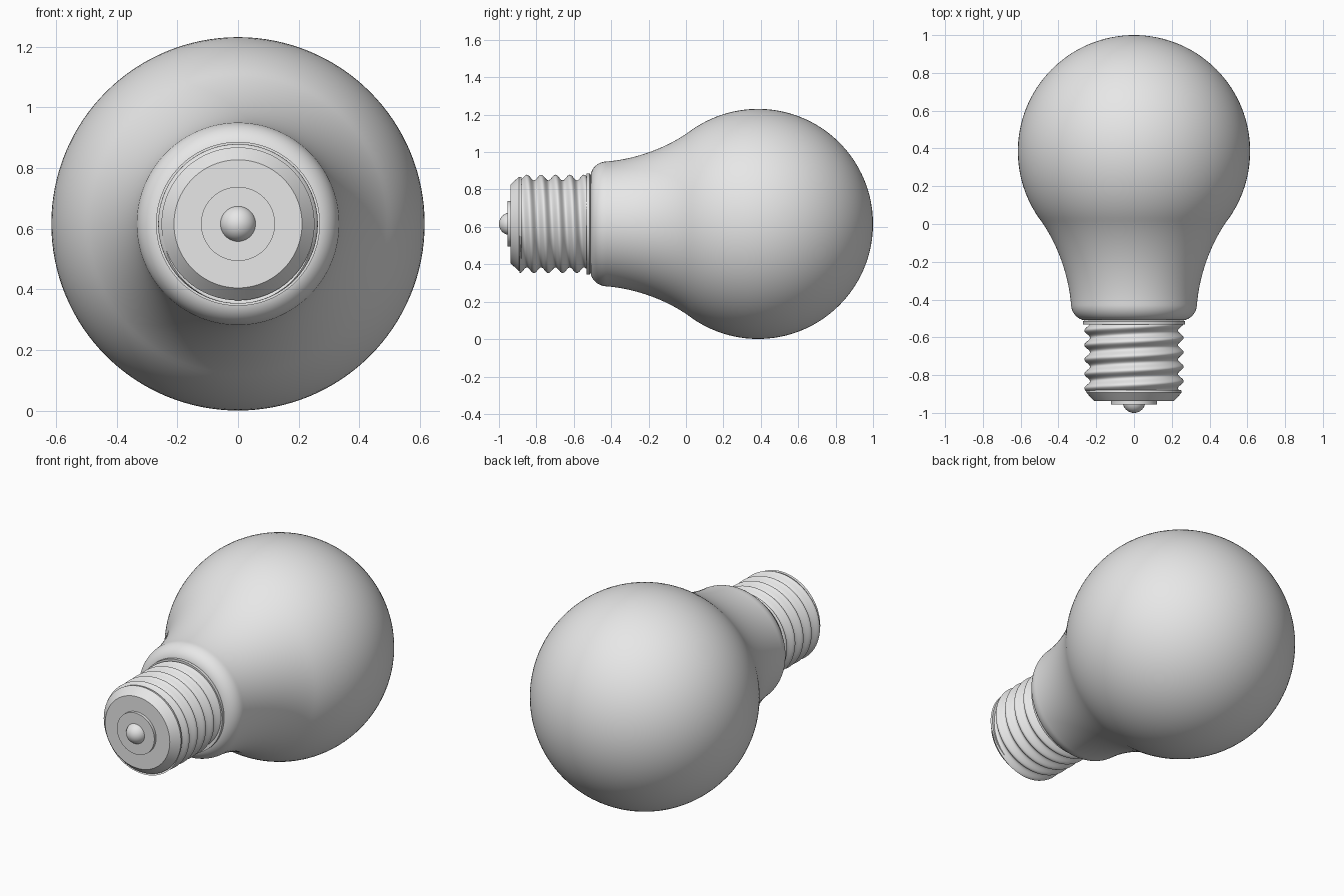
import bpy, bmesh
from math import sin, cos, pi, radians
from mathutils import Vector
from mathutils.geometry import interpolate_bezier

if "Cube" in bpy.data.objects:
    bpy.data.objects.remove(bpy.data.objects["Cube"])

AXIS_Z = 0.616
GLOBE_R, GLOBE_Y = 0.615, 0.385
PITCH = 0.0765

grey = bpy.data.materials.new("plain grey")
grey.use_nodes = True
grey.diffuse_color = (0.8, 0.8, 0.8, 1)
grey.node_tree.nodes["Principled BSDF"].inputs["Base Color"].default_value = (0.8, 0.8, 0.8, 1)


def lathe(name, profile, segments=96, offset=None):
    """Turn (y, radius) points around the y axis; offset(y, angle) adds to the radius."""
    bm = bmesh.new()
    rings = []
    for y, r in profile:
        if r < 1e-5:
            rings.append([bm.verts.new((0, y, AXIS_Z))])
            continue
        ring = []
        for i in range(segments):
            a = 2 * pi * i / segments
            rr = r + (offset(y, a) if offset else 0)
            ring.append(bm.verts.new((rr * cos(a), y, AXIS_Z + rr * sin(a))))
        rings.append(ring)
    for p, q in zip(rings, rings[1:]):
        for i in range(segments):
            quad = [p[i % len(p)], p[(i + 1) % segments % len(p)],
                    q[(i + 1) % segments % len(q)], q[i % len(q)]]
            bm.faces.new(list(dict.fromkeys(quad)))
    bmesh.ops.recalc_face_normals(bm, faces=bm.faces)
    mesh = bpy.data.meshes.new(name)
    bm.to_mesh(mesh)
    bm.free()
    mesh.materials.append(grey)
    obj = bpy.data.objects.new(name, mesh)
    bpy.context.collection.objects.link(obj)
    bpy.ops.object.select_all(action='DESELECT')
    bpy.context.view_layer.objects.active = obj
    obj.select_set(True)
    bpy.ops.object.shade_smooth_by_angle(angle=radians(35))
    return obj


def arc(cy, cr, ry, rr, start, end, steps):
    """Elliptical arc in the profile plane, angles measured from +y."""
    angles = [radians(start + (end - start) * i / steps) for i in range(steps + 1)]
    return [(cy + ry * cos(a), cr + rr * sin(a)) for a in angles]


# Glass globe: sphere, flowing neck, rounded lower lip
ball = arc(GLOBE_Y, 0, GLOBE_R, GLOBE_R, 0, 125, 44)
neck_curve = interpolate_bezier(Vector((*ball[-1], 0)), Vector((-0.10, 0.405, 0)),
                                Vector((-0.27, 0.347, 0)), Vector((-0.42, 0.334, 0)), 24)
neck = [(p.x, p.y) for p in neck_curve[1:]]
lip = arc(-0.42, 0.254, 0.09, 0.08, 90, 180, 12)[1:]
lathe("glass_globe", ball + neck + lip + [(-0.51, 0)], 128)

# Thin collar between glass and screw base
lathe("base_collar", [(-0.505, 0), (-0.505, 0.255), (-0.515, 0.27),
                      (-0.532, 0.27), (-0.532, 0)])


# Screw base with a right-hand rounded thread
def thread(y, a):
    turns = (y + 0.698) / PITCH + (a - pi / 2) / (2 * pi)
    return 0.015 * cos(2 * pi * turns)


rows = 84
lathe("screw_thread", [(-0.525 - 0.365 * i / rows, 0.248) for i in range(rows + 1)],
      96, thread)

# Tapered end of the base
lathe("base_end", [(-0.88, 0), (-0.88, 0.25), (-0.893, 0.252),
                   (-0.938, 0.211), (-0.938, 0)])

# Contact disc and rounded contact
lathe("contact_disc", [(-0.93, 0), (-0.93, 0.122), (-0.955, 0.122), (-0.955, 0)], 64)
lathe("contact_tip", arc(-0.94, 0, 0.06, 0.06, 0, 180, 20), 40)
